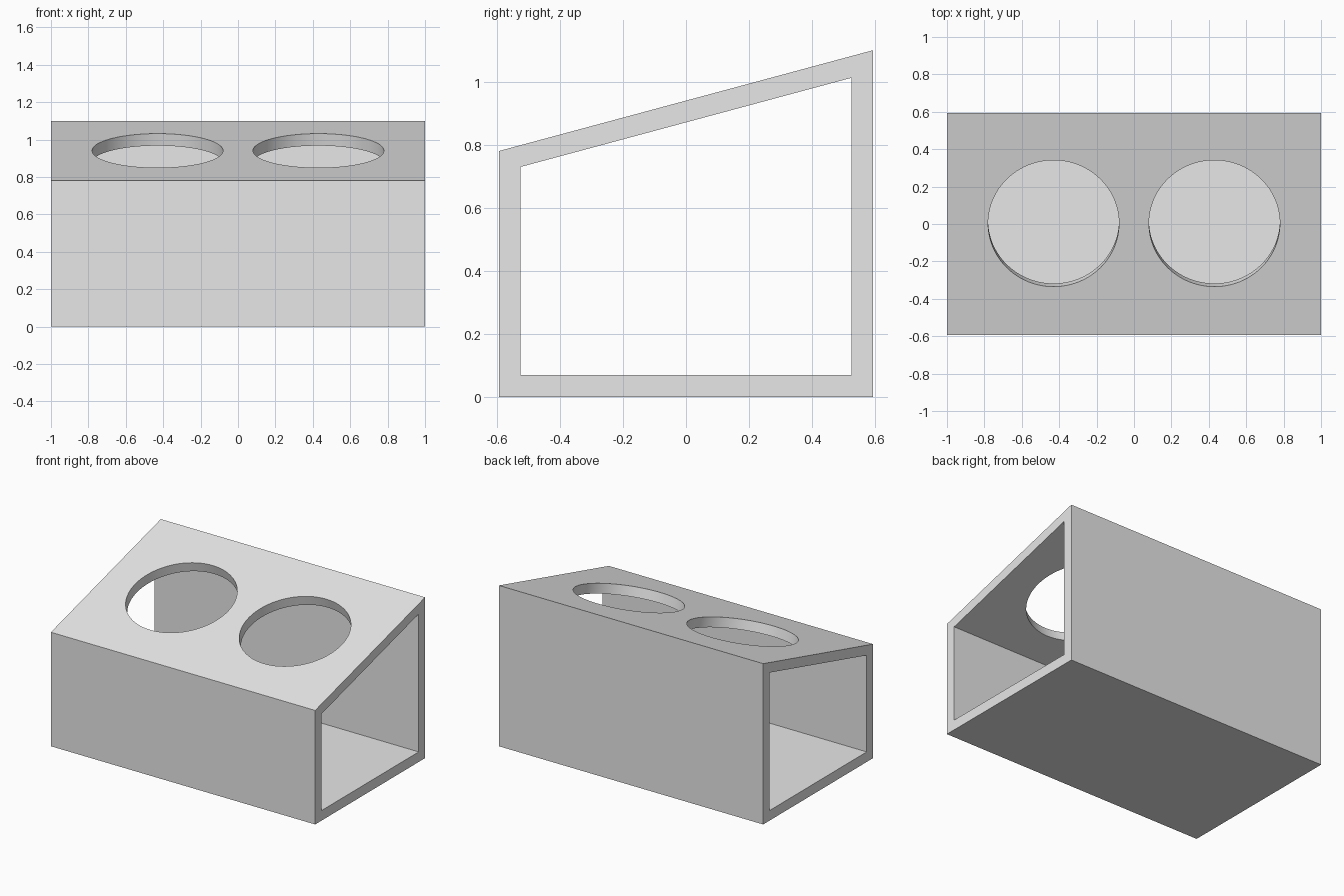
import bpy
import bmesh
import math

if "Cube" in bpy.data.objects:
    bpy.data.objects.remove(bpy.data.objects["Cube"], do_unlink=True)

HALF_LENGTH = 1.0
HALF_DEPTH = 0.594
WALL = 0.069
FRONT_HEIGHT, BACK_HEIGHT = 0.78, 1.1
HOLE_RADIUS, HOLE_X = 0.35, 0.43
SLOPE = (BACK_HEIGHT - FRONT_HEIGHT) / (2 * HALF_DEPTH)

# Plain light grey
grey = bpy.data.materials.new("light_grey")
grey.use_nodes = True
grey.diffuse_color = (0.8, 0.8, 0.8, 1)
grey.node_tree.nodes["Principled BSDF"].inputs["Base Color"].default_value = (0.8, 0.8, 0.8, 1)


def section(inset):
    """Side outline of the box, moved inward by the wall thickness."""
    y = HALF_DEPTH - inset
    middle = (FRONT_HEIGHT + BACK_HEIGHT) / 2 - inset
    return [(-y, inset), (y, inset), (y, middle + y * SLOPE), (-y, middle - y * SLOPE)]


# Open-ended sleeve with a sloping top
bm = bmesh.new()
rings = [[bm.verts.new((x, y, z)) for y, z in section(inset)]
         for x, inset in ((-HALF_LENGTH, 0), (HALF_LENGTH, 0), (HALF_LENGTH, WALL), (-HALF_LENGTH, WALL))]
for a, b in zip(rings, rings[1:] + rings[:1]):
    for i in range(4):
        j = (i + 1) % 4
        bm.faces.new((a[i], a[j], b[j], b[i]))
bmesh.ops.recalc_face_normals(bm, faces=bm.faces)
mesh = bpy.data.meshes.new("sloped_stand")
bm.to_mesh(mesh)
bm.free()
mesh.materials.append(grey)
stand = bpy.data.objects.new("sloped_stand", mesh)
bpy.context.collection.objects.link(stand)

# Two round openings, cut square to the sloping top
for side in (-1, 1):
    bpy.ops.mesh.primitive_cylinder_add(
        vertices=96, radius=HOLE_RADIUS, depth=0.3,
        location=(side * HOLE_X, 0.003, (FRONT_HEIGHT + BACK_HEIGHT) / 2),
        rotation=(math.atan(SLOPE), 0, 0))
    cutter = bpy.context.object
    cutter.name = "hole_cutter"
    cutter.hide_render = True
    cutter.data.materials.append(grey)
    cut = stand.modifiers.new("round_opening", "BOOLEAN")
    cut.operation = "DIFFERENCE"
    cut.solver = "EXACT"
    cut.object = cutter
    bpy.ops.object.select_all(action="DESELECT")
    stand.select_set(True)
    bpy.context.view_layer.objects.active = stand
    bpy.ops.object.modifier_apply(modifier=cut.name)
    bpy.data.objects.remove(cutter, do_unlink=True)

bpy.ops.object.shade_smooth_by_angle(angle=math.radians(30))
